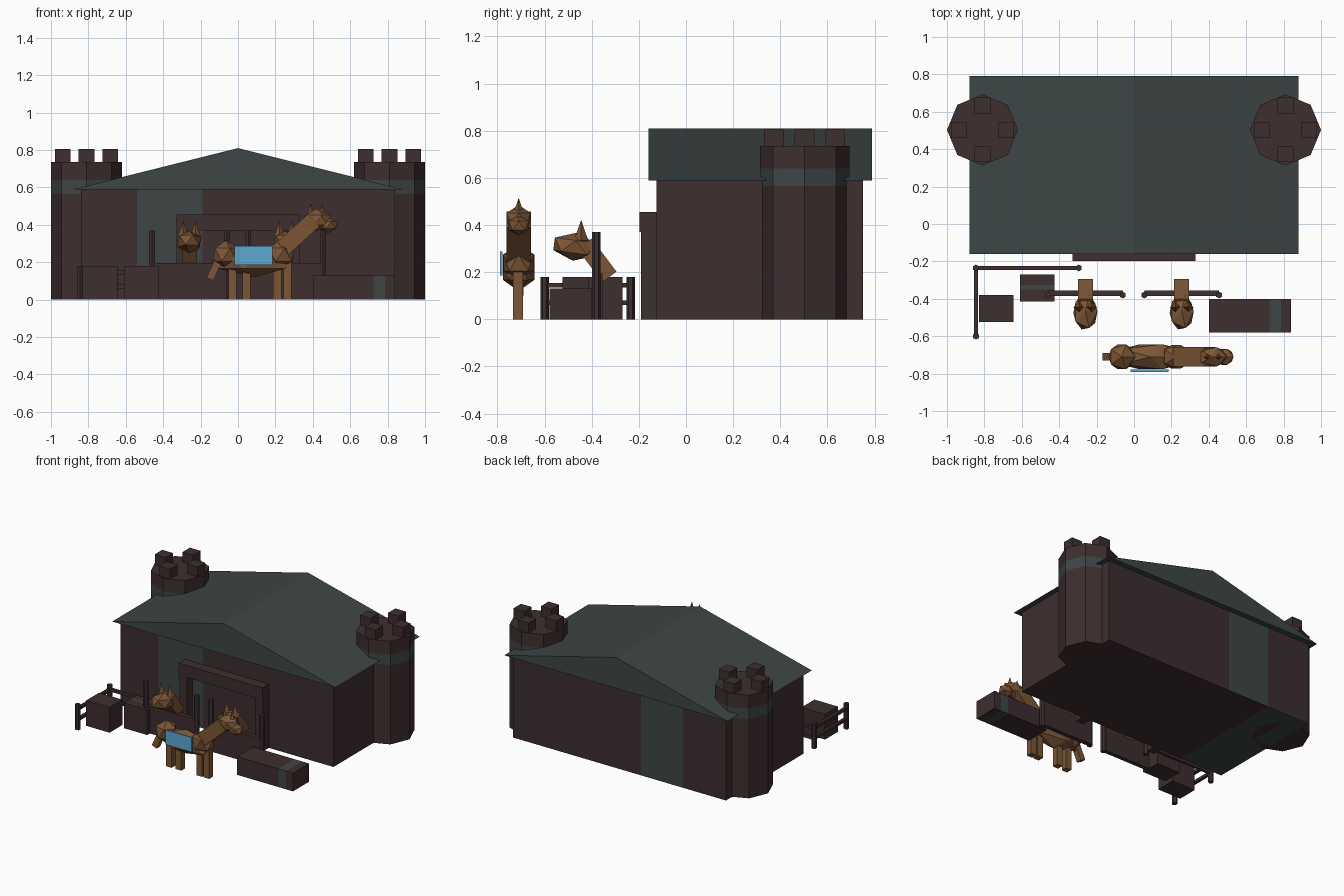
import bpy, bmesh, math
from mathutils import Vector, Matrix

if "Cube" in bpy.data.objects:
    bpy.data.objects.remove(bpy.data.objects["Cube"])


def material(name, r, g, b):
    m = bpy.data.materials.new(name)
    lin = [((c / 255 + 0.055) / 1.055) ** 2.4 for c in (r, g, b)]
    m.diffuse_color = (*lin, 1)
    m.use_nodes = True
    m.node_tree.nodes["Principled BSDF"].inputs["Base Color"].default_value = m.diffuse_color
    return m


BROWN = material("dark brown", 62, 46, 47)
SLATE = material("slate green", 61, 70, 69)
TAN = material("horse tan", 124, 86, 54)
BLUE = material("blanket blue", 92, 168, 210)


def finish(bm, name, mat, cuts=(), rule=None):
    """Turn a bmesh into an object; cuts are (axis, value), rule picks slate faces."""
    for axis, value in cuts:
        p, n = Vector((0, 0, 0)), Vector((0, 0, 0))
        p[axis], n[axis] = value, 1
        bmesh.ops.bisect_plane(bm, geom=bm.verts[:] + bm.edges[:] + bm.faces[:],
                               plane_co=p, plane_no=n)
    bmesh.ops.recalc_face_normals(bm, faces=bm.faces[:])
    if rule:
        for f in bm.faces:
            f.material_index = int(rule(f.calc_center_median(), f.normal))
    me = bpy.data.meshes.new(name)
    bm.to_mesh(me)
    bm.free()
    me.materials.append(mat)
    if rule:
        me.materials.append(SLATE)
    ob = bpy.data.objects.new(name, me)
    bpy.context.collection.objects.link(ob)
    return ob


def box(name, lo, hi, mat=BROWN, **kw):
    lo, hi = Vector(lo), Vector(hi)
    bm = bmesh.new()
    bmesh.ops.create_cube(bm, size=1, matrix=Matrix.Translation((lo + hi) / 2)
                          @ Matrix.Diagonal((*(hi - lo), 1)))
    return finish(bm, name, mat, **kw)


def beam(name, a, b, side, thick, mat):
    """Slanted box running from a to b."""
    a, b = Vector(a), Vector(b)
    rot = (b - a).to_track_quat('Z', 'Y').to_matrix().to_4x4()
    bm = bmesh.new()
    bmesh.ops.create_cube(bm, size=1, matrix=Matrix.Translation((a + b) / 2) @ rot
                          @ Matrix.Diagonal((side, thick, (b - a).length, 1)))
    return finish(bm, name, mat)


def cone(name, x, y, z0, z1, r1, r2, n, mat, turn=0, **kw):
    bm = bmesh.new()
    bmesh.ops.create_cone(bm, cap_ends=True, segments=n, radius1=r1, radius2=r2, depth=z1 - z0,
                          matrix=Matrix.Translation((x, y, (z0 + z1) / 2)) @ Matrix.Rotation(turn, 4, 'Z'))
    return finish(bm, name, mat, **kw)


def blob(name, c, r, tilt=None):
    """Faceted ellipsoid."""
    bm = bmesh.new()
    bmesh.ops.create_icosphere(bm, subdivisions=1, radius=1, matrix=Matrix.Translation(c)
                               @ (tilt or Matrix()) @ Matrix.Diagonal((*r, 1)))
    return finish(bm, name, TAN)


# hall with slate strips on the front, back and underside
def hall_rule(c, n):
    if n.y < -0.5:
        return -0.54 < c.x < -0.19
    if n.y > 0.5:
        return -0.50 < c.x < -0.17
    return n.z < -0.5 and c.x < -0.5


box("hall", (-0.84, -0.125, 0), (0.84, 0.75, 0.595),
    cuts=[(0, -0.54), (0, -0.50), (0, -0.19), (0, -0.17)], rule=hall_rule)

# gabled roof
bm = bmesh.new()
gable = [bm.verts.new((x, -0.16, z)) for x, z in ((-0.88, 0.59), (0.88, 0.59), (0, 0.81))]
face = bm.faces.new(gable)
ext = bmesh.ops.extrude_face_region(bm, geom=[face])
bmesh.ops.translate(bm, vec=(0, 0.95, 0),
                    verts=[v for v in ext["geom"] if isinstance(v, bmesh.types.BMVert)])
if face.is_valid is False or len(bm.faces) < 5:
    bm.faces.new(gable)
finish(bm, "roof", SLATE)

# eight-sided towers with battlements
for s in (-1, 1):
    cx, cy = 0.81 * s, 0.503
    cone("tower", cx, cy, 0, 0.735, 0.19, 0.19, 8, BROWN, cuts=[(2, 0.565), (2, 0.64)],
         rule=lambda c, n: abs(n.z) < 0.5 and 0.565 < c.z < 0.64)
    for dx, dy in ((1, 0), (-1, 0), (0, 1), (0, -1)):
        x, y = cx + dx * 0.127, cy + dy * 0.13
        box("battlement", (x - 0.042, y - 0.042, 0.72), (x + 0.042, y + 0.042, 0.805))

# doorway frame
box("lintel", (-0.33, -0.197, 0.37), (0.33, -0.12, 0.455))
for s in (-1, 1):
    box("door_post", (s * 0.30 - 0.03, -0.19, 0), (s * 0.30 + 0.03, -0.12, 0.37))

# two stalls, each with a gate, two posts and a horse head looking out
for x0, x1, hx in ((-0.46, -0.06, -0.26), (0.055, 0.455, 0.255)):
    box("stall_gate", (x0, -0.385, 0), (x1, -0.355, 0.195))
    for x in (x0, x1):
        cone("stall_post", x, -0.38, 0, 0.37, 0.018, 0.018, 6, BROWN)
    beam("stall_horse_neck", (hx, -0.325, 0.18), (hx, -0.43, 0.32), 0.08, 0.075, TAN)
    blob("stall_horse_head", (hx, -0.472, 0.308), (0.072, 0.104, 0.06),
         Matrix.Rotation(math.radians(-8), 4, 'X'))
    for s in (-1, 1):
        cone("stall_horse_ear", hx + s * 0.033, -0.445, 0.335, 0.422, 0.03, 0, 4, TAN)

# corner fence
for x, y in ((-0.845, -0.6), (-0.845, -0.235), (-0.295, -0.235)):
    cone("fence_post", x, y, 0, 0.18, 0.018, 0.018, 6, BROWN)
for z in (0.07, 0.145):
    box("fence_rail", (-0.845, -0.245, z - 0.01), (-0.295, -0.225, z + 0.01))
    box("fence_rail", (-0.855, -0.6, z - 0.01), (-0.835, -0.235, z + 0.01))

# crates and trough
box("crate", (-0.83, -0.525, 0), (-0.645, -0.38, 0.18))
box("crate", (-0.61, -0.415, 0), (-0.425, -0.27, 0.18), cuts=[(1, -0.35), (1, -0.325)],
    rule=lambda c, n: n.z > 0.5 and -0.35 < c.y < -0.325)
box("trough", (0.4, -0.58, 0), (0.84, -0.4, 0.13), cuts=[(0, 0.725), (0, 0.785)],
    rule=lambda c, n: 0.725 < c.x < 0.785)

# standing horse
Y = -0.71
blob("horse_body", (0.09, Y, 0.205), (0.225, 0.078, 0.085))
blob("horse_rump", (-0.065, Y, 0.24), (0.08, 0.078, 0.078))
blob("horse_chest", (0.225, Y, 0.24), (0.085, 0.075, 0.08))
beam("horse_neck", (0.24, Y, 0.275), (0.405, Y, 0.425), 0.105, 0.09, TAN)
blob("horse_head", (0.42, Y, 0.425), (0.085, 0.06, 0.06))
blob("horse_muzzle", (0.483, Y, 0.398), (0.055, 0.05, 0.042))
for x in (0.39, 0.45):
    cone("horse_ear", x, Y, 0.44, 0.515, 0.026, 0, 4, TAN)
for x in (-0.03, 0.045, 0.21, 0.265):
    box("horse_leg", (x - 0.022, Y - 0.025, 0), (x + 0.022, Y + 0.018, 0.2), TAN)
beam("horse_tail", (-0.15, Y, 0.11), (-0.105, Y, 0.21), 0.04, 0.04, TAN)
box("horse_blanket", (-0.02, -0.79, 0.185), (0.185, -0.778, 0.288), BLUE)
